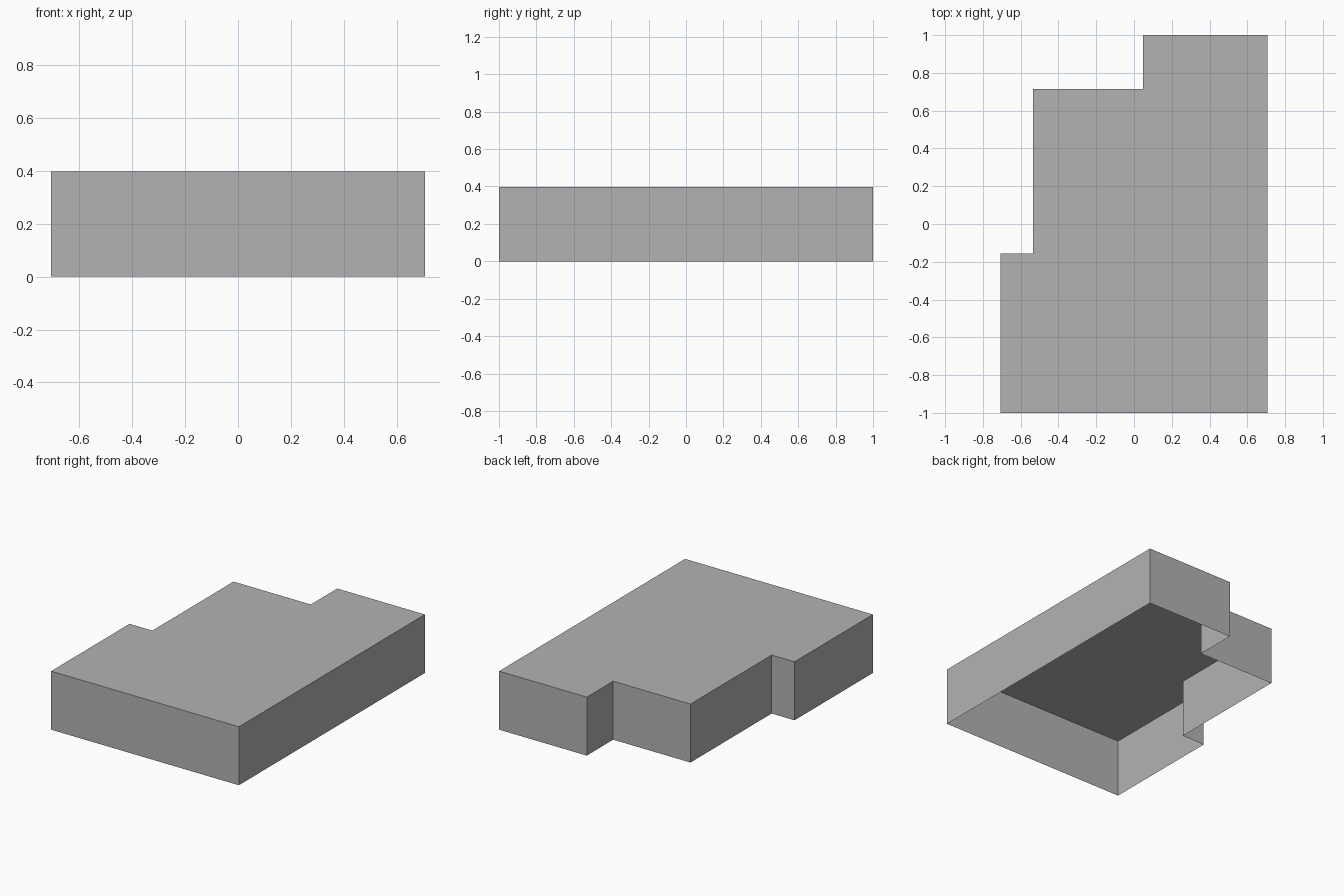
import bpy
import bmesh

cube = bpy.data.objects.get("Cube")
if cube:
    bpy.data.objects.remove(cube, do_unlink=True)

# Single wall and roof colour
grey = bpy.data.materials.new("plain grey")
grey.use_nodes = True
colour = (0.45, 0.45, 0.45, 1.0)
grey.diffuse_color = colour
grey.node_tree.nodes["Principled BSDF"].inputs["Base Color"].default_value = colour

# Stepped footprint, counter-clockwise from the front right corner
HEIGHT = 0.398
footprint = [(-0.707, -1), (0.707, -1), (0.707, 1), (0.047, 1),
             (0.047, 0.716), (-0.535, 0.716), (-0.535, -0.157), (-0.707, -0.157)]

# Flat roof with thin walls below it, open underneath
bm = bmesh.new()
roof = bm.faces.new([bm.verts.new((x, y, HEIGHT)) for x, y in footprint])
walls = bmesh.ops.extrude_edge_only(bm, edges=list(roof.edges))
for v in walls["geom"]:
    if isinstance(v, bmesh.types.BMVert):
        v.co.z = 0
bmesh.ops.recalc_face_normals(bm, faces=bm.faces)
bm.normal_update()
if roof.normal.z < 0:
    bmesh.ops.reverse_faces(bm, faces=bm.faces)

mesh = bpy.data.meshes.new("building_shell")
bm.to_mesh(mesh)
bm.free()
mesh.materials.append(grey)
shell = bpy.data.objects.new("building_shell", mesh)
bpy.context.collection.objects.link(shell)
